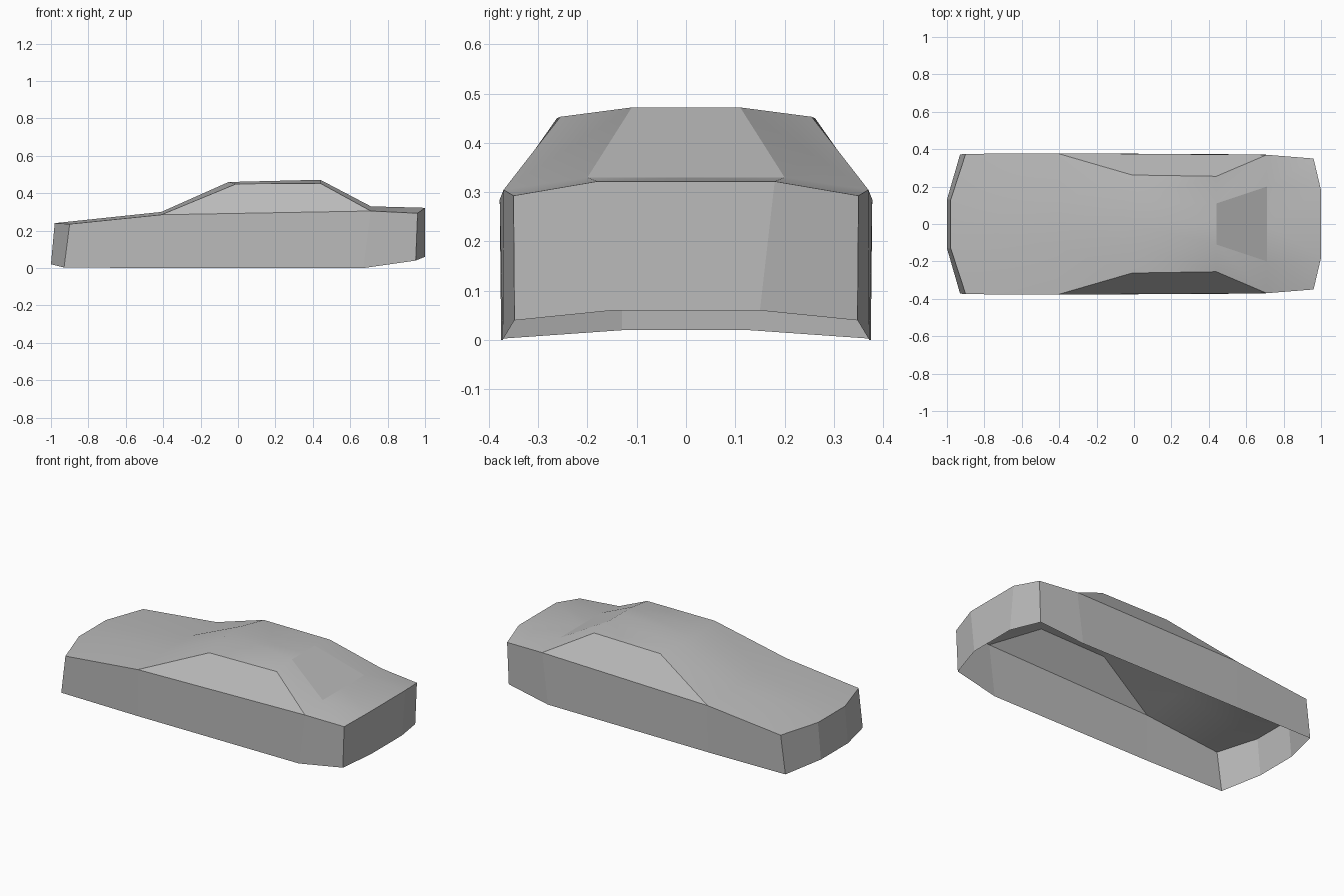
import bpy
from mathutils import Vector

old = bpy.data.objects.get("Cube")
if old:
    bpy.data.objects.remove(old, do_unlink=True)

# One plain grey paint for the whole shell
grey = bpy.data.materials.new("plain_grey")
grey.use_nodes = True
colour = (0.5, 0.5, 0.5, 1)
grey.diffuse_color = colour
grey.node_tree.nodes["Principled BSDF"].inputs["Base Color"].default_value = colour

# Profiles on the +y half: beltline/roof edge, inner crease, lower hems
edge = [(-0.90, 0.375, 0.235), (-0.41, 0.378, 0.285), (-0.01, 0.262, 0.45),
        (0.44, 0.255, 0.453), (0.71, 0.37, 0.305), (0.96, 0.35, 0.293)]
crease = [(-0.98, 0.13, 0.24), (-0.41, 0.12, 0.30), (-0.05, 0.11, 0.46),
          (0.44, 0.11, 0.472), (0.71, 0.20, 0.33), (1.0, 0.18, 0.322)]
hem = [(-0.93, 0.372, 0.003), (-0.41, 0.375, 0), (0.67, 0.372, 0), (0.95, 0.348, 0.04)]
front_hem = (-1.0, 0.13, 0.02)
rear_hem = (1.0, 0.15, 0.06)


def centre(p):
    return (p[0], 0, p[2])


def strip(a, b):
    """Quads joining two equally long lines of points."""
    return [(a[i], a[i + 1], b[i + 1], b[i]) for i in range(len(a) - 1)]


def panel(name, faces, smooth=False):
    """Half panel with outward faces, mirrored across y = 0."""
    points = list(dict.fromkeys(p for f in faces for p in f))
    inside = Vector((0, 0, 0.1))
    loops = []
    for f in faces:
        v = [Vector(p) for p in f]
        normal = (v[2] - v[0]).cross(v[3] - v[1])
        mid = sum(v, Vector()) / len(v)
        ids = [points.index(p) for p in f]
        loops.append(ids if normal.dot(mid - inside) > 0 else ids[::-1])
    mesh = bpy.data.meshes.new(name)
    mesh.from_pydata(points, [], loops)
    mesh.materials.append(grey)
    for poly in mesh.polygons:
        poly.use_smooth = smooth
    obj = bpy.data.objects.new(name, mesh)
    bpy.context.collection.objects.link(obj)
    mirror = obj.modifiers.new("mirror", 'MIRROR')
    mirror.use_axis = (False, True, False)
    mirror.use_clip = True
    return obj


# Bonnet, windscreen, roof and boot lid, leaving the rear window open
middle = strip(crease, [centre(p) for p in crease])
rear_glass = middle.pop(3)
panel("upper_shell", strip(edge, crease) + middle, smooth=True)
panel("rear_window", [rear_glass])

# Side windows and the long body sides
panel("side_windows", [tuple(edge[1:5])])
belt = [edge[0], edge[1], edge[4], edge[5]]
panel("body_sides", strip(belt, hem))

# Faceted nose and tail
panel("front_end", strip([edge[0], crease[0], centre(crease[0])],
                         [hem[0], front_hem, centre(front_hem)]))
panel("rear_end", strip([edge[-1], crease[-1], centre(crease[-1])],
                        [hem[-1], rear_hem, centre(rear_hem)]))
